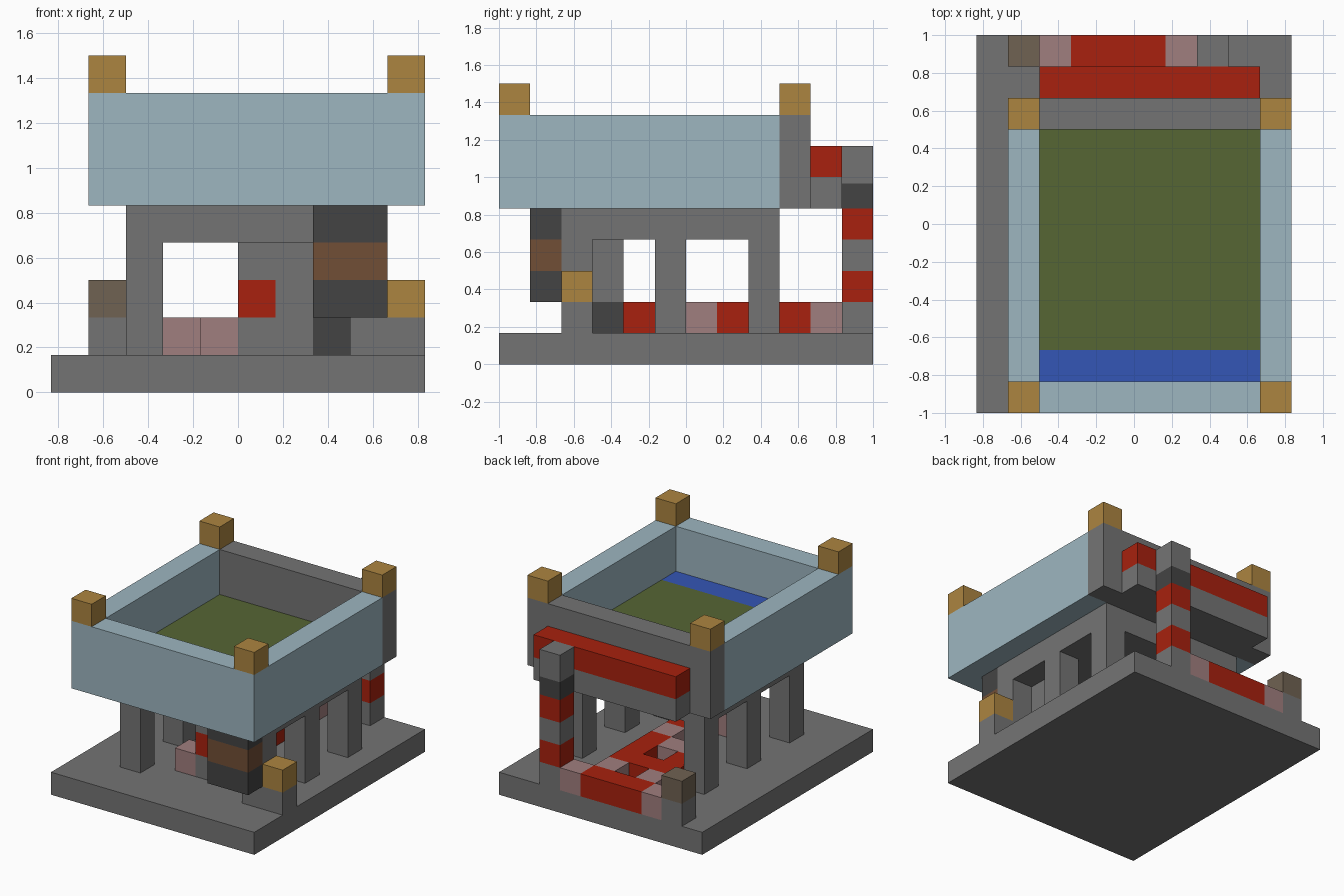
import bpy
import bmesh

U = 1 / 6  # one block

cube = bpy.data.objects.get("Cube")
if cube:
    bpy.data.objects.remove(cube, do_unlink=True)


def material(name, r, g, b):
    """Flat material from an 8-bit sRGB colour, stored linear."""
    lin = [((c / 255 + 0.055) / 1.055) ** 2.4 for c in (r, g, b)] + [1]
    m = bpy.data.materials.new(name)
    m.use_nodes = True
    m.diffuse_color = lin
    node = m.node_tree.nodes["Principled BSDF"]
    node.inputs["Base Color"].default_value = lin
    node.inputs["Roughness"].default_value = 0.9
    return m


stone = material("stone grey", 116, 116, 116)
glass = material("pale blue", 157, 182, 192)
gold = material("gold", 172, 133, 64)
red = material("red", 168, 33, 14)
pink = material("dusty pink", 160, 126, 126)
dark = material("charcoal", 68, 68, 68)
brown = material("brown", 113, 78, 54)
taupe = material("taupe", 112, 98, 82)
olive = material("olive green", 86, 102, 52)
blue = material("blue", 52, 86, 182)


def block(name, mat, x, y, z):
    """Box over block-grid ranges, counted from the front right base corner."""
    bm = bmesh.new()
    bmesh.ops.create_cube(bm, size=1)
    for v in bm.verts:
        v.co.x = (x[v.co.x > 0] - 5) * U
        v.co.y = (y[v.co.y > 0] - 6) * U
        v.co.z = z[v.co.z > 0] * U
    mesh = bpy.data.meshes.new(name)
    bm.to_mesh(mesh)
    bm.free()
    mesh.materials.append(mat)
    obj = bpy.data.objects.new(name, mesh)
    bpy.context.collection.objects.link(obj)
    return obj


def cell(name, mat, x, y, z):
    return block(name, mat, (x, x + 1), (y, y + 1), (z, z + 1))


# Base and pillars
block("base", stone, (0, 10), (0, 12), (0, 1))
for x in (2, 8):
    for y in (2, 5, 8):
        block("pillar", stone, (x, x + 1), (y, y + 1), (1, 4))

# Upper deck and floor
block("deck", stone, (2, 9), (2, 9), (4, 5))
block("floor", olive, (2, 9), (2, 9), (5, 6))
block("floor_front_strip", blue, (2, 9), (1, 2), (5, 6))

# Upper walls with corner caps
block("front_wall", glass, (1, 10), (0, 1), (5, 8))
for x in (1, 9):
    block("side_wall", glass, (x, x + 1), (1, 9), (5, 8))
    for y in (0, 9):
        cell("corner_cap", gold, x, y, 8)
block("back_wall", stone, (1, 10), (9, 10), (5, 8))

# Back ledge
block("ledge", stone, (2, 9), (10, 11), (5, 6))
block("ledge_top", red, (2, 9), (10, 11), (6, 7))

# Banded column at the back
bands = [(stone, 1, 2), (red, 2, 3), (stone, 3, 4), (red, 4, 5),
         (dark, 5, 5.8), (stone, 5.8, 7)]
for mat, low, high in bands:
    block("column_band", mat, (7, 8), (11, 12), (low, high))

# Back kerb and its end post
block("kerb", red, (3, 6), (11, 12), (1, 2))
for x in (2, 6):
    cell("kerb_end", pink, x, 11, 1)
cell("post", stone, 1, 11, 1)
cell("post_cap", taupe, 1, 11, 2)

# Path inside the pillars
for y in range(4, 11):
    cell("path", pink if y in (6, 10) else red, 5, y, 1)
for x, y, mat in ((4, 9, red), (3, 9, red), (3, 8, red),
                  (4, 7, pink), (3, 7, pink), (3, 10, pink)):
    cell("path_loop", mat, x, y, 1)

# Inner wall near the front
cell("wall_end", pink, 4, 3, 1)
cell("wall_foot", stone, 5, 3, 1)
cell("wall_panel", red, 5, 3, 2)
cell("wall_head", stone, 5, 3, 3)
block("inner_wall", stone, (6, 7), (3, 4), (1, 4))
cell("wall_step", dark, 7, 3, 1)
block("wall_side", stone, (7, 8), (3, 4), (2, 4))

# Front hanging chest
for mat, z in ((dark, 2), (brown, 3), (dark, 4)):
    block("chest_layer", mat, (7, 9), (1, 2), (z, z + 1))

# Side post
cell("side_post", stone, 9, 2, 1)
cell("side_post_cap", gold, 9, 2, 2)
